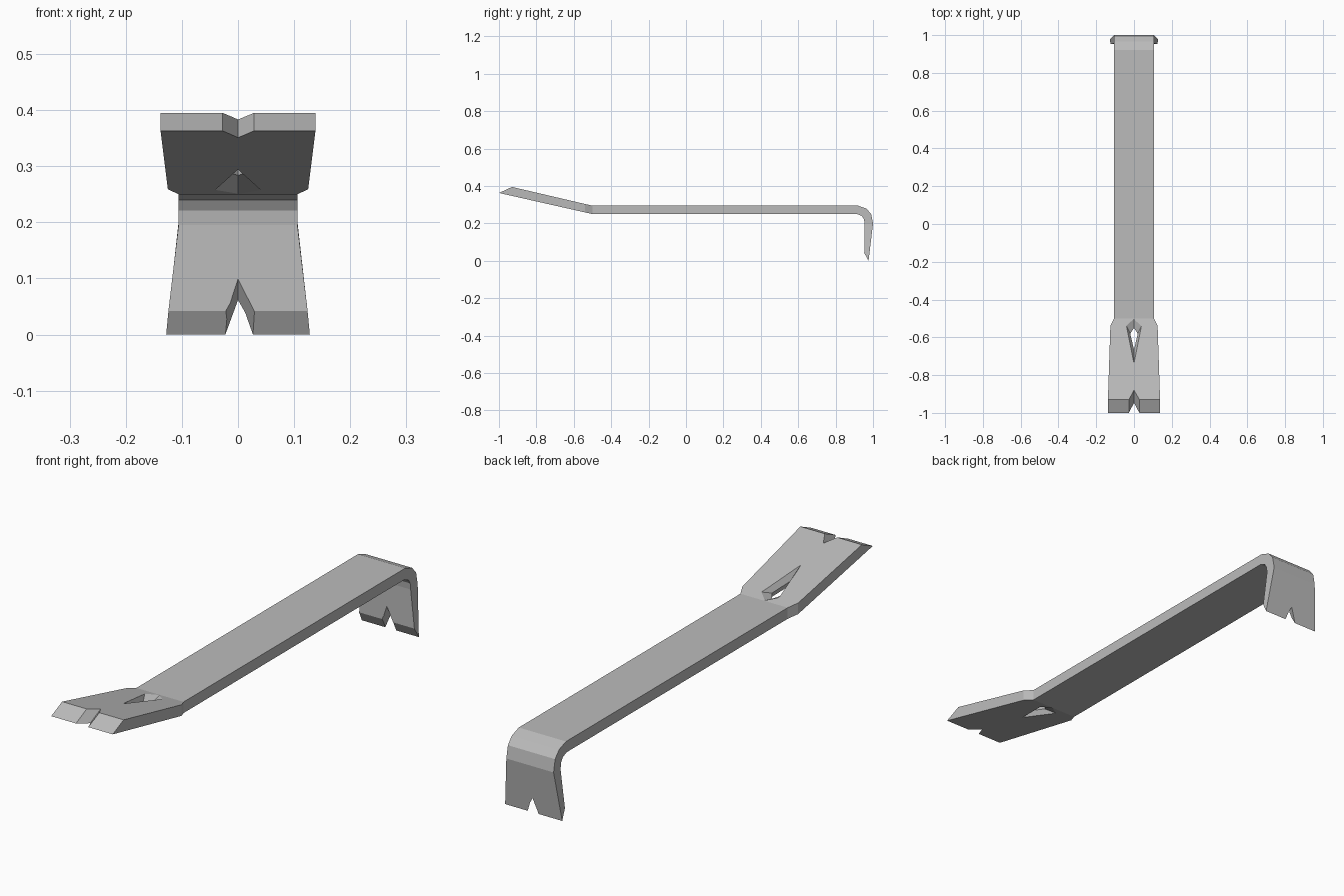
import bpy, bmesh
from mathutils import Vector

cube = bpy.data.objects.get("Cube")
if cube:
    bpy.data.objects.remove(cube, do_unlink=True)

steel = bpy.data.materials.new("grey steel")
steel.use_nodes = True
steel.diffuse_color = (0.5, 0.5, 0.5, 1)
steel.node_tree.nodes["Principled BSDF"].inputs["Base Color"].default_value = (0.5, 0.5, 0.5, 1)


def loft(name, rings):
    """Closed solid skinned through rings of equal point count."""
    bm = bmesh.new()
    loops = [[bm.verts.new(p) for p in ring] for ring in rings]
    n = len(loops[0])
    for a, b in zip(loops, loops[1:]):
        for i in range(n):
            j = (i + 1) % n
            bm.faces.new((a[i], a[j], b[j], b[i]))
    bm.faces.new(loops[0])
    bm.faces.new(loops[-1])
    bmesh.ops.recalc_face_normals(bm, faces=bm.faces)
    mesh = bpy.data.meshes.new(name)
    bm.to_mesh(mesh)
    bm.free()
    mesh.materials.append(steel)
    obj = bpy.data.objects.new(name, mesh)
    bpy.context.collection.objects.link(obj)
    return obj


def beyond(start, end, factor):
    """Ring pushed past end, on the line from start."""
    return [Vector(a).lerp(Vector(b), factor) for a, b in zip(start, end)]


def cut(target, cutter):
    cutter.hide_render = True
    mod = target.modifiers.new("cut", "BOOLEAN")
    mod.operation = "DIFFERENCE"
    mod.solver = "EXACT"
    mod.object = cutter
    bpy.context.view_layer.objects.active = target
    bpy.ops.object.modifier_apply(modifier=mod.name)
    bpy.data.objects.remove(cutter, do_unlink=True)


# Bar stations: outer (y, z), inner (y, z), outer and inner half width
stations = [
    ((-0.93, 0.395), (-1.0, 0.363), 0.138, 0.138),
    ((-0.54, 0.304), (-0.54, 0.259), 0.125, 0.125),
    ((-0.5, 0.295), (-0.5, 0.25), 0.106, 0.106),
    ((0.92, 0.295), (0.915, 0.25), 0.106, 0.106),
    ((0.965, 0.279), (0.94, 0.24), 0.106, 0.106),
    ((0.99, 0.25), (0.952, 0.221), 0.106, 0.106),
    ((1.0, 0.2), (0.955, 0.195), 0.106, 0.106),
    ((0.976, 0.0), (0.953, 0.042), 0.128, 0.124),
]
bar = loft("pry_bar", [
    [(-wo, *o), (wo, *o), (wi, *i), (-wi, *i)] for o, i, wo, wi in stations])


def notch(apex_a, apex_b, mouth_a, mouth_b, half):
    """V cutter swept through the blade, its mouth opened past the edge."""
    def ring(apex, mouth):
        tip = Vector((0, *apex))
        sides = [tip.lerp(Vector((s * half, *mouth)), 1.5) for s in (-1, 1)]
        return [tip, *sides]
    a, b = ring(apex_a, mouth_a), ring(apex_b, mouth_b)
    return loft("notch_cutter", [beyond(b, a, 1.6), beyond(a, b, 1.6)])


# Nail notches in the flat claw and the hooked claw
cut(bar, notch((-0.88, 0.383), (-0.947, 0.351), (-0.93, 0.395), (-1.0, 0.363), 0.028))
cut(bar, notch((0.953, 0.1), (0.983, 0.062), (0.953, 0.042), (0.976, 0.0), 0.025))


# Teardrop nail hole, chamfered from both faces to a narrow waist
def kite(back, wide, front, half, z_kink):
    def z(y):
        return z_kink - 0.23 * (y + 0.5)
    return [Vector((x, y, z(y))) for x, y in
            ((0, back), (half, wide), (0, front), (-half, wide))]


top = kite(-0.502, -0.54, -0.735, 0.04, 0.295)
waist = kite(-0.55, -0.58, -0.665, 0.02, 0.272)
bottom = kite(-0.502, -0.535, -0.695, 0.04, 0.25)
cut(bar, loft("hole_cutter", [beyond(waist, top, 1.25), waist, beyond(waist, bottom, 1.25)]))
